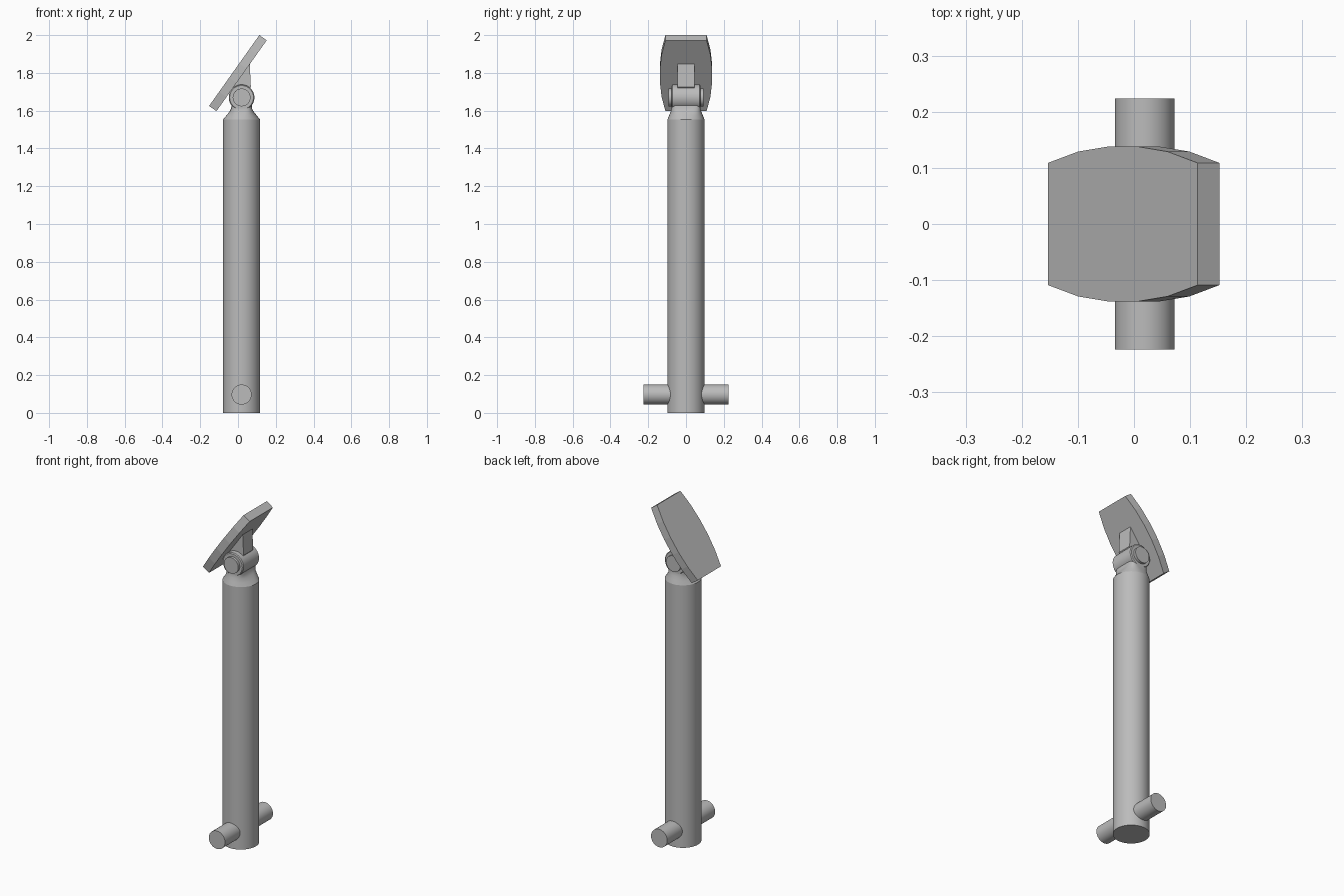
import bpy, bmesh, math
from mathutils import Vector

cube = bpy.data.objects.get("Cube")
if cube:
    bpy.data.objects.remove(cube, do_unlink=True)

grey = bpy.data.materials.new("plain grey")
grey.use_nodes = True
color = (0.5, 0.5, 0.5, 1)
grey.diffuse_color = color
grey.node_tree.nodes["Principled BSDF"].inputs["Base Color"].default_value = color

AXIS_X = 0.019          # post axis
HINGE_Z = 1.67


def finish(name, bm, smooth=True):
    bmesh.ops.recalc_face_normals(bm, faces=bm.faces)
    mesh = bpy.data.meshes.new(name)
    bm.to_mesh(mesh)
    bm.free()
    mesh.materials.append(grey)
    obj = bpy.data.objects.new(name, mesh)
    bpy.context.collection.objects.link(obj)
    if smooth:
        bpy.ops.object.select_all(action="DESELECT")
        obj.select_set(True)
        bpy.context.view_layer.objects.active = obj
        bpy.ops.object.shade_smooth_by_angle(angle=math.radians(35))
    return obj


def loft(name, rings, smooth=True):
    """Skin a stack of equal-length closed rings and cap both ends."""
    bm = bmesh.new()
    loops = [[bm.verts.new(p) for p in ring] for ring in rings]
    n = len(loops[0])
    for a, b in zip(loops, loops[1:]):
        for i in range(n):
            j = (i + 1) % n
            bm.faces.new((a[i], a[j], b[j], b[i]))
    bm.faces.new(loops[0])
    bm.faces.new(loops[-1])
    return finish(name, bm, smooth)


def section(z, rx, ry, power=2, n=64):
    """Horizontal superellipse around the post axis."""
    def bend(v):
        return math.copysign(abs(v) ** (2 / power), v)
    angles = [math.tau * i / n for i in range(n)]
    return [Vector((AXIS_X + rx * bend(math.cos(a)), ry * bend(math.sin(a)), z))
            for a in angles]


def bar_y(name, z, stations, n=48):
    """Round bar along y from (y, radius) stations."""
    rings = [[Vector((AXIS_X + r * math.cos(math.tau * i / n), y,
                      z + r * math.sin(math.tau * i / n))) for i in range(n)]
             for y, r in stations]
    return loft(name, rings)


# Post and the neck that narrows towards the hinge
loft("post", [section(0, 0.098, 0.098), section(1.553, 0.098, 0.098)])
loft("neck", [section(1.553, 0.098, 0.098), section(1.575, 0.08, 0.089, 2.4),
              section(1.595, 0.064, 0.081, 3.2), section(1.612, 0.055, 0.077, 5),
              section(1.64, 0.053, 0.077, 6)])

# Hinge barrel, its pin and the cross handle at the foot
bar_y("hinge_barrel", HINGE_Z, [(-0.077, 0.063), (-0.072, 0.068),
                                (0.072, 0.068), (0.077, 0.063)])
bar_y("hinge_pin", HINGE_Z, [(-0.092, 0.047), (0.092, 0.047)])
bar_y("cross_handle", 0.097, [(-0.224, 0.053), (0.224, 0.053)])

# Wedge joining the hinge to the plate
wedge = [(0.062, 1.853), (0.068, 1.725), (0.05, 1.70), (-0.03, 1.70), (-0.025, 1.73)]
loft("plate_bracket", [[Vector((x, y, z)) for x, z in wedge]
                       for y in (-0.045, 0.045)], smooth=False)

# Tilted plate with faceted, bowed sides
start = Vector((-0.153, 0, 1.625))
along = Vector((0.266, 0, 0.375))
depth = Vector((0.039, 0, -0.0275))
half_widths = [0.109, 0.129, 0.138, 0.138, 0.129, 0.109]
edge = [start + along * (i / 5) + Vector((0, w, 0)) for i, w in enumerate(half_widths)]
outline = edge + [Vector((p.x, -p.y, p.z)) for p in reversed(edge)]
loft("tilted_plate", [outline, [p + depth for p in outline]], smooth=False)
